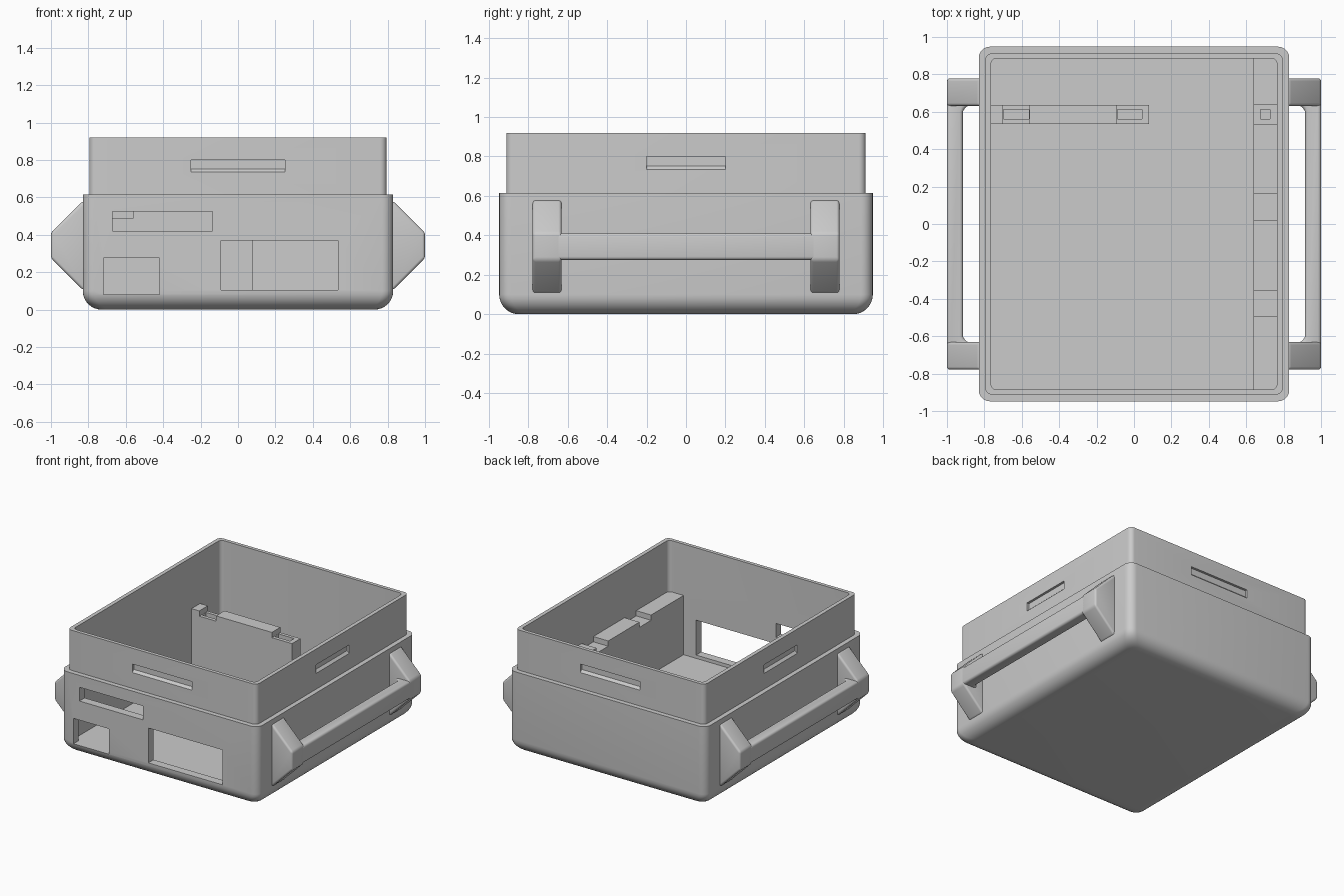
import bpy, bmesh
from math import sin, cos, pi, radians
from mathutils import Vector

cube = bpy.data.objects.get("Cube")
if cube:
    bpy.data.objects.remove(cube, do_unlink=True)

grey = bpy.data.materials.new("light_grey_plastic")
grey.use_nodes = True
COLOUR = (0.6, 0.6, 0.6, 1)
grey.diffuse_color = COLOUR
grey.node_tree.nodes["Principled BSDF"].inputs["Base Color"].default_value = COLOUR


def finish(bm, name):
    bmesh.ops.recalc_face_normals(bm, faces=bm.faces)
    mesh = bpy.data.meshes.new(name)
    bm.to_mesh(mesh)
    bm.free()
    mesh.materials.append(grey)
    obj = bpy.data.objects.new(name, mesh)
    bpy.context.collection.objects.link(obj)
    return obj


def activate(obj):
    bpy.ops.object.select_all(action='DESELECT')
    obj.select_set(True)
    bpy.context.view_layer.objects.active = obj


def smooth(obj):
    activate(obj)
    bpy.ops.object.shade_smooth_by_angle(angle=radians(35))


def prism(name, profile, axis, lo, hi):
    """Extrude a 2D profile along an axis; profile is in the other two axes, in order."""
    bm = bmesh.new()

    def place(p, depth):
        c = list(p)
        c.insert(axis, depth)
        return bm.verts.new(c)
    a = [place(p, lo) for p in profile]
    b = [place(p, hi) for p in profile]
    bm.faces.new(a)
    bm.faces.new(b)
    n = len(a)
    for i in range(n):
        j = (i + 1) % n
        bm.faces.new((a[i], a[j], b[j], b[i]))
    return finish(bm, name)


def box(name, x, y, z):
    return prism(name, [(x[0], y[0]), (x[1], y[0]), (x[1], y[1]), (x[0], y[1])], 2, *z)


def cut(obj, cutter):
    cutter.hide_render = True
    mod = obj.modifiers.new("cut", 'BOOLEAN')
    mod.operation = 'DIFFERENCE'
    mod.solver = 'EXACT'
    mod.object = cutter
    activate(obj)
    bpy.ops.object.modifier_apply(modifier=mod.name)
    bpy.data.objects.remove(cutter, do_unlink=True)


def round_edges(obj, width):
    mod = obj.modifiers.new("round", 'BEVEL')
    mod.width = width
    mod.segments = 4
    mod.limit_method = 'ANGLE'
    mod.angle_limit = radians(30)
    activate(obj)
    bpy.ops.object.modifier_apply(modifier=mod.name)
    smooth(obj)


# Case: rounded-rectangle rings lofted up the outside and down the cavity
OUT_X, OUT_Y, EDGE, FLOOR, STEP, TOP = 0.83, 0.948, 0.1, 0.08, 0.615, 0.92
rings = []
for k in range(9):
    t = k / 8 * pi / 2
    inset = EDGE * (1 - sin(t))
    rings.append((OUT_X - inset, OUT_Y - inset, 0.06, EDGE * (1 - cos(t))))
rings += [(OUT_X, OUT_Y, 0.06, STEP),
          (0.795, 0.912, 0.035, STEP), (0.795, 0.912, 0.035, TOP),
          (0.765, 0.885, 0.03, TOP), (0.765, 0.885, 0.03, FLOOR)]
bm = bmesh.new()
loops = []
for hx, hy, r, z in rings:
    loop = []
    for q, (sx, sy) in enumerate([(1, 1), (-1, 1), (-1, -1), (1, -1)]):
        for s in range(7):
            a = (q + s / 6) * pi / 2
            loop.append(bm.verts.new((sx * (hx - r) + r * cos(a), sy * (hy - r) + r * sin(a), z)))
    loops.append(loop)
for low, high in zip(loops, loops[1:]):
    for i in range(len(low)):
        j = (i + 1) % len(low)
        bm.faces.new((low[i], low[j], high[j], high[i]))
bm.faces.new(loops[0])
bm.faces.new(loops[-1])
case = finish(bm, "case")

# Front openings
for x, z in [((-0.72, -0.42), (FLOOR + 0.001, 0.275)),
             ((-0.67, -0.135), (0.42, 0.525)),
             ((-0.09, 0.535), (0.105, 0.37))]:
    cut(case, box("opening_cutter", x, (-1.1, -0.8), z))

# Latch recesses on all four sides of the collar
for axis, face, half in [(1, 0.912, 0.25), (0, 0.795, 0.2)]:
    for side in (-1, 1):
        profile = [(side * (face + 0.02), 0.80), (side * (face - 0.018), 0.80),
                   (side * (face - 0.018), 0.752), (side * face, 0.735),
                   (side * (face + 0.02), 0.735)]
        cut(case, prism("recess_cutter", profile, 1 - axis, -half, half))
smooth(case)

# Carrying handles: tapered legs joined by a filleted grip
for side, label in [(1, "left"), (-1, "right")]:
    leg = [(0.80, 0.105), (0.83, 0.105), (1, 0.275), (1, 0.41), (0.83, 0.58), (0.80, 0.58)]
    for end, place in [(-1, "front"), (1, "rear")]:
        y = sorted((end * 0.632, end * 0.778))
        obj = prism(f"{label}_handle_{place}_leg", [(side * x, z) for x, z in leg], 1, *y)
        round_edges(obj, 0.02)
    inner = [(0.87, 0.70), (0.87, 0.632), (0.89, 0.63), (0.908, 0.618), (0.915, 0.60)]
    outline = [(1, -0.70), (1, 0.70)] + inner + [(x, -y) for x, y in reversed(inner)]
    grip = prism(f"{label}_handle_grip", [(side * x, y) for x, y in outline], 2, 0.275, 0.41)
    round_edges(grip, 0.018)

# Inner divider with two seats and pockets
HIGH, LOW, BASE = 0.53, 0.49, FLOOR - 0.02
divider = prism("inner_divider",
                [(-0.78, BASE), (0.08, BASE), (0.08, LOW), (-0.09, LOW), (-0.09, HIGH),
                 (-0.56, HIGH), (-0.56, LOW), (-0.70, LOW), (-0.70, HIGH), (-0.78, HIGH)],
                1, 0.535, 0.637)
for x in [(-0.70, -0.56), (-0.09, 0.045)]:
    cut(divider, box("pocket_cutter", (x[0] + 0.001, x[1] - 0.001), (0.562, 0.612), (LOW - 0.03, LOW + 0.02)))

# Side ledge with notches along its top
crest = [(-0.895, HIGH)]
for start, end in [(-0.495, -0.355), (0.02, 0.16), (0.535, 0.637)]:
    crest += [(start, HIGH), (start, LOW), (end, LOW), (end, HIGH)]
crest.append((0.895, HIGH))
ledge = prism("inner_ledge", [(0.895, BASE), (-0.895, BASE)] + crest, 0, 0.64, 0.775)
cut(ledge, box("pocket_cutter", (0.675, 0.727), (0.562, 0.612), (LOW - 0.03, LOW + 0.02)))
